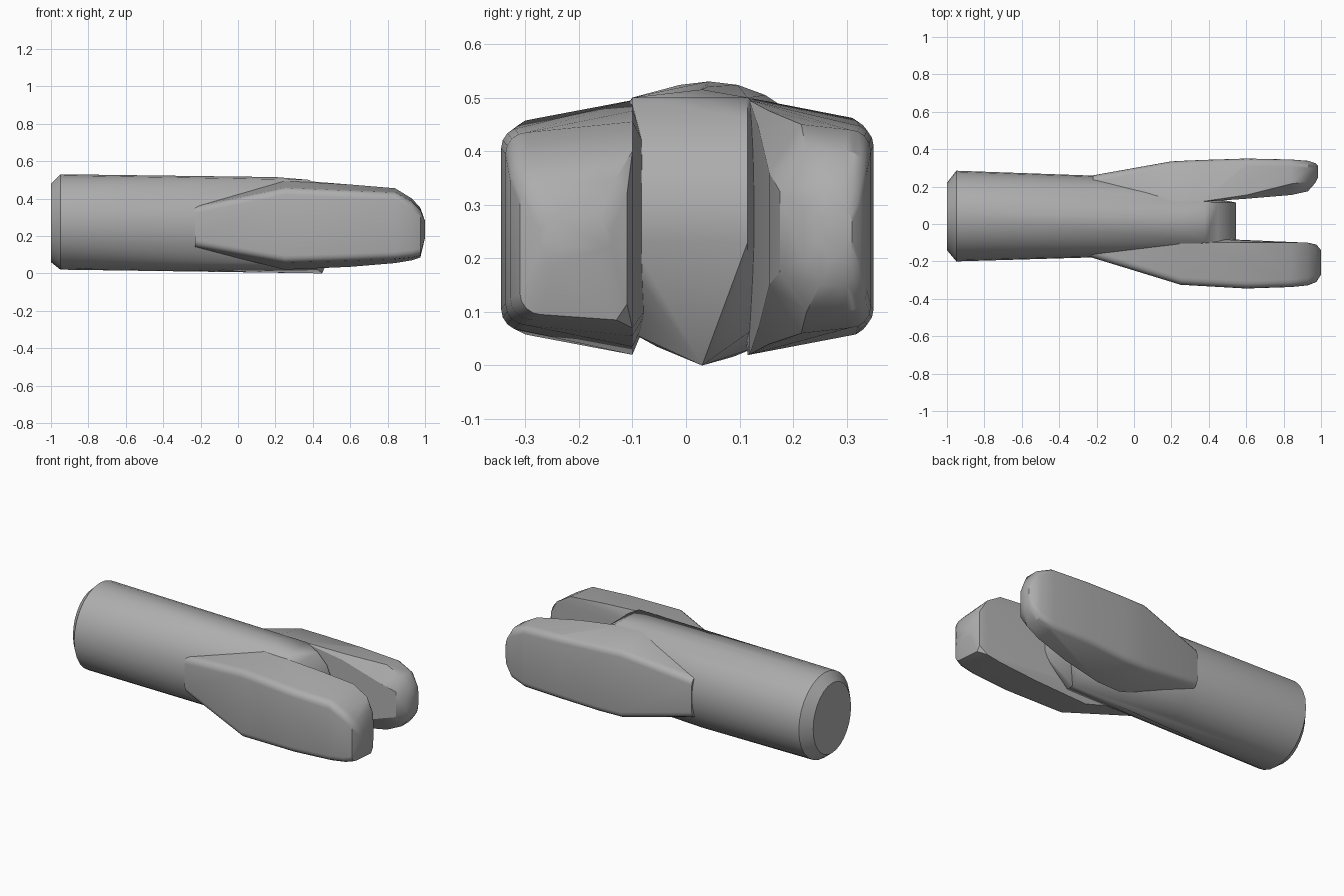
import bpy, bmesh
from math import cos, sin, pi, radians

cube = bpy.data.objects.get("Cube")
if cube:
    bpy.data.objects.remove(cube)

grey = bpy.data.materials.new("plain grey")
grey.use_nodes = True
grey.diffuse_color = (0.42, 0.42, 0.42, 1)
grey.node_tree.nodes["Principled BSDF"].inputs["Base Color"].default_value = (0.42, 0.42, 0.42, 1)


def hull_part(name, points):
    """Wrap a convex skin around the cross-section points."""
    bm = bmesh.new()
    for p in points:
        bm.verts.new(p)
    res = bmesh.ops.convex_hull(bm, input=bm.verts[:])
    loose = {g for g in res["geom_interior"] + res["geom_unused"]
             if isinstance(g, bmesh.types.BMVert)}
    bmesh.ops.delete(bm, geom=list(loose), context="VERTS")
    bmesh.ops.dissolve_limit(bm, angle_limit=radians(0.5),
                             verts=bm.verts[:], edges=bm.edges[:])
    bmesh.ops.recalc_face_normals(bm, faces=bm.faces[:])
    mesh = bpy.data.meshes.new(name)
    bm.to_mesh(mesh)
    bm.free()
    mesh.materials.append(grey)
    ob = bpy.data.objects.new(name, mesh)
    bpy.context.collection.objects.link(ob)
    bpy.ops.object.select_all(action="DESELECT")
    ob.select_set(True)
    bpy.context.view_layer.objects.active = ob
    bpy.ops.object.shade_smooth_by_angle(angle=radians(32))


def oval(x, y0, y1, z0, z1, sides=28):
    """Oval ring across the shaft."""
    return [(x, (y0 + y1) / 2 + (y1 - y0) / 2 * cos(2 * pi * i / sides),
             (z0 + z1) / 2 + (z1 - z0) / 2 * sin(2 * pi * i / sides))
            for i in range(sides)]


def slab(x, y0, y1, z0, z1):
    """Rectangular ring across the tongue."""
    return [(x, y, z) for y in (y0, y1) for z in (z0, z1)]


def prong_ring(x, z0, z1, y_in, y_out, taper, r_in):
    """Rounded section that gets lower towards its outer side."""
    s = 1 if y_out > y_in else -1
    r = min(0.04, (z1 - z0) / 3)
    pts = []
    for z, up in ((z0, 1), (z1, -1)):
        pts += [(x, y_in, z + up * r_in * 1.5), (x, y_in + s * r_in, z)]
        for i in range(5):
            a = pi / 2 * i / 4
            pts.append((x, y_out - s * r * (1 - cos(a)),
                        z + up * (taper + r * (1 - sin(a)))))
    return pts


# Shaft that flattens into a tongue between the prongs
hull_part("shaft",
          oval(-1, -0.14, 0.22, 0.06, 0.48)
          + oval(-0.95, -0.2, 0.285, 0.02, 0.53)
          + oval(-0.2, -0.178, 0.258, 0.01, 0.52)
          + [(0.2, 0.03, 0.515), (0.45, 0.03, 0)]
          + slab(0.38, -0.1, 0.115, 0.06, 0.5)
          + slab(0.45, -0.1, 0.115, 0.12, 0.46)
          + slab(0.51, -0.1, 0.115, 0.18, 0.4)
          + slab(0.545, -0.1, 0.115, 0.23, 0.32))

# Front prong: x, bottom, top, inner y, outer y, taper, inner rounding
front = [(-0.23, 0.14, 0.36, -0.05, -0.178, 0, 0),
         (0.25, 0.02, 0.495, -0.1, -0.325, 0.035, 0),
         (0.6, 0.035, 0.475, -0.1, -0.345, 0.03, 0),
         (0.84, 0.055, 0.455, -0.1, -0.337, 0.02, 0),
         (0.93, 0.07, 0.4, -0.1, -0.328, 0.015, 0),
         (0.975, 0.085, 0.35, -0.11, -0.31, 0.01, 0.02),
         (1, 0.19, 0.28, -0.14, -0.27, 0, 0.02)]

# Back prong: its inner side leans away towards the tip
back = [(-0.22, 0.14, 0.38, 0.1, 0.26, 0, 0),
        (0.2, 0.02, 0.5, 0.115, 0.335, 0.035, 0),
        (0.35, 0.02, 0.495, 0.118, 0.342, 0.035, 0),
        (0.6, 0.04, 0.475, 0.135, 0.35, 0.025, 0.02),
        (0.84, 0.06, 0.45, 0.155, 0.345, 0.01, 0.06),
        (0.93, 0.1, 0.4, 0.175, 0.338, 0, 0.05),
        (0.97, 0.15, 0.34, 0.22, 0.325, 0, 0.03),
        (0.985, 0.2, 0.3, 0.25, 0.31, 0, 0.02)]

for name, stations in (("front_prong", front), ("back_prong", back)):
    hull_part(name, [p for st in stations for p in prong_ring(*st)])
